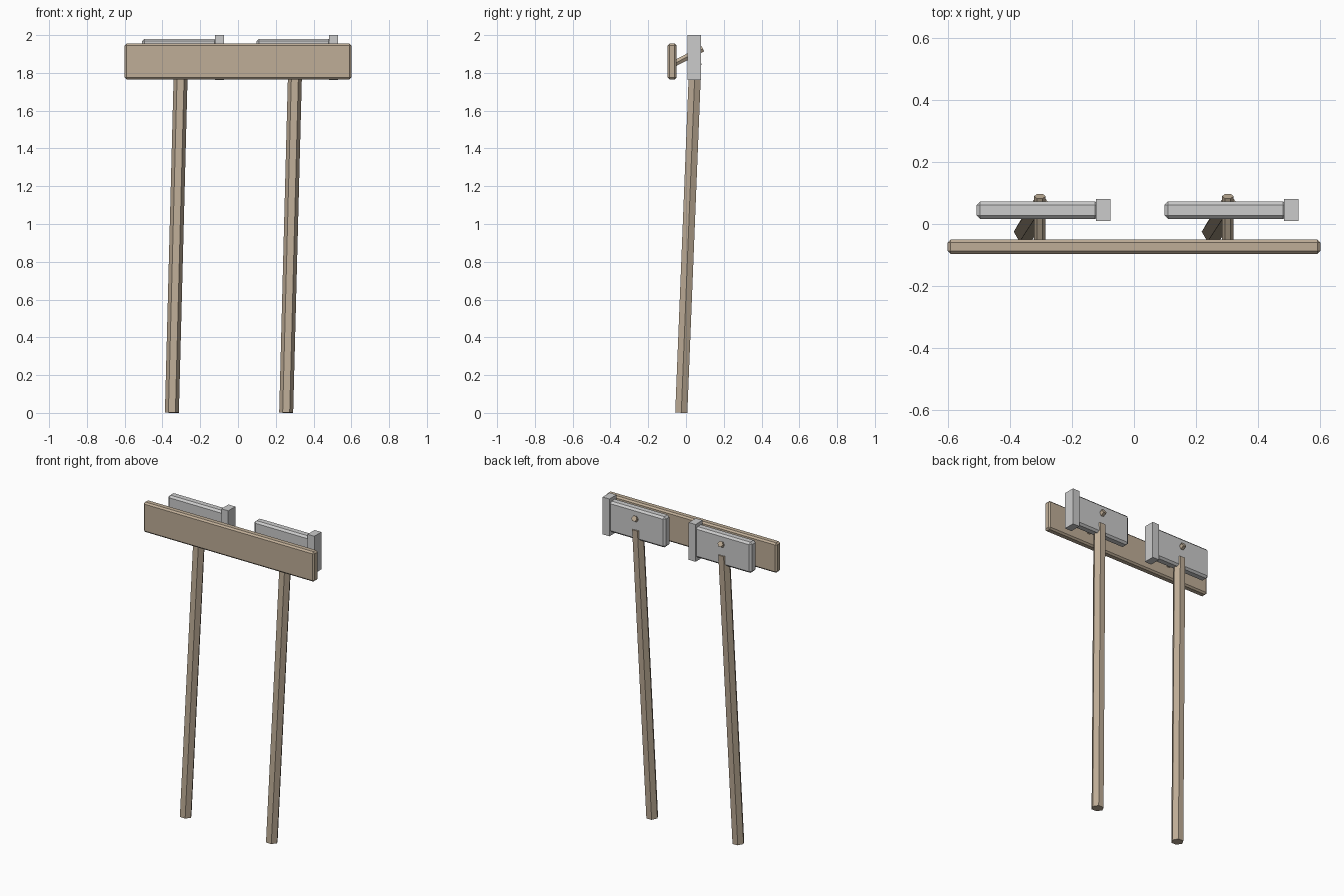
import bpy
from mathutils import Vector

if "Cube" in bpy.data.objects:
    bpy.data.objects.remove(bpy.data.objects["Cube"])

wood = bpy.data.materials.new("wood")
wood.diffuse_color = (0.52, 0.42, 0.31, 1)
wood.use_nodes = True
wood.node_tree.nodes["Principled BSDF"].inputs["Base Color"].default_value = wood.diffuse_color


def box(name, lo, hi, bevel=0.0, mat=None):
    lo, hi = Vector(lo), Vector(hi)
    bpy.ops.mesh.primitive_cube_add(size=1, location=(lo + hi) / 2)
    ob = bpy.context.object
    ob.name = name
    ob.scale = hi - lo
    bpy.ops.object.transform_apply(location=False, rotation=False, scale=True)
    if bevel:
        mod = ob.modifiers.new("bevel", 'BEVEL')
        mod.width = bevel
        mod.segments = 1
    if mat:
        ob.data.materials.append(mat)
    return ob


def hex_rod(name, a, b, radius):
    # six-sided rod from a to b, corners pointing along x
    a, b = Vector(a), Vector(b)
    d = b - a
    bpy.ops.mesh.primitive_cylinder_add(vertices=6, radius=radius, depth=d.length,
                                        location=(a + b) / 2)
    ob = bpy.context.object
    ob.name = name
    turn = Vector((0, 0, 1)).rotation_difference(d)
    # the primitive has corners on y, so turn it by 30 degrees first
    spin = Vector((0, 1, 0)).rotation_difference(Vector((1, 0, 0)))
    ob.rotation_mode = 'QUATERNION'
    ob.rotation_quaternion = turn @ spin
    ob.data.materials.append(wood)
    return ob


# Wall board
box("wall_board", (-0.6, -0.097, 1.765), (0.6, -0.05, 1.955), 0.01, wood)

# Two hanging mallets with their pegs
for side, x in (("left", -0.303), ("right", 0.302)):
    box(side + "_mallet_head", (x - 0.204, 0.016, 1.785), (x + 0.19, 0.073, 1.98), 0.012)
    box(side + "_mallet_face", (x + 0.18, 0.009, 1.763), (x + 0.228, 0.08, 2.0))
    hex_rod(side + "_handle", (x - 0.047, -0.025, 0.0015), (x + 0.001, 0.049, 1.85), 0.037)
    hex_rod(side + "_peg", (x, -0.06, 1.85), (x, 0.0895, 1.928), 0.0185)
